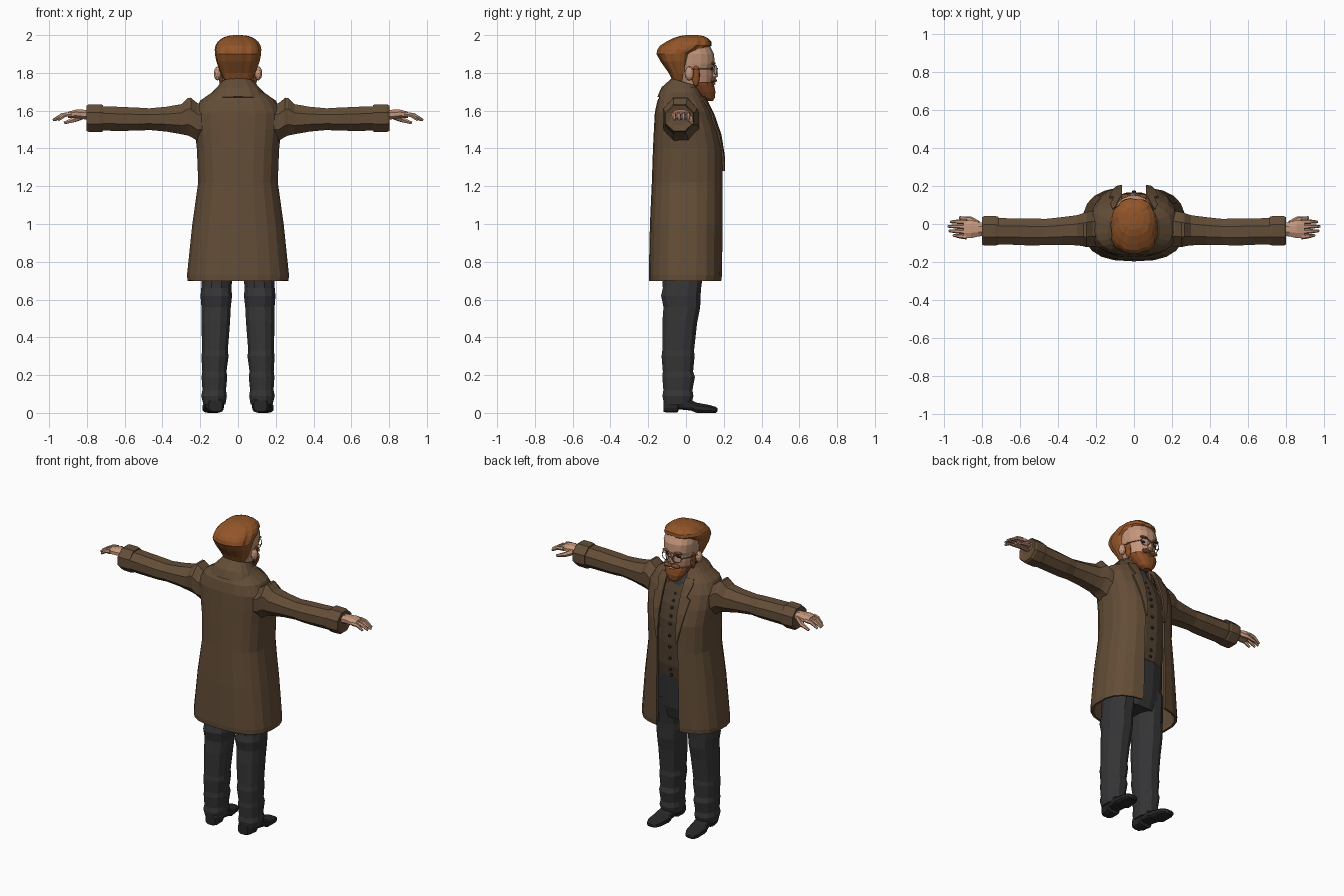
import bpy
import bmesh
from math import sin, cos, pi, asin, copysign
from mathutils import Vector

default_cube = bpy.data.objects.get("Cube")
if default_cube:
    bpy.data.objects.remove(default_cube, do_unlink=True)


def material(name, red, green, blue):
    mat = bpy.data.materials.new(name)
    mat.use_nodes = True
    mat.diffuse_color = (red, green, blue, 1)
    mat.node_tree.nodes["Principled BSDF"].inputs["Base Color"].default_value = (red, green, blue, 1)
    return mat


coat_brown = material("coat brown", .125, .074, .038)
vest_brown = material("waistcoat brown", .085, .054, .03)
trouser_grey = material("trouser charcoal", .036, .036, .038)
shoe_black = material("shoe black", .02, .02, .022)
shirt_grey = material("shirt grey", .045, .045, .05)
skin = material("skin", .56, .31, .2)
hair_ginger = material("hair ginger", .29, .092, .022)
beard_ginger = material("beard ginger", .26, .075, .02)
metal = material("spectacle metal", .2, .17, .13)


def make_object(name, bm, mat):
    mesh = bpy.data.meshes.new(name)
    bm.to_mesh(mesh)
    bm.free()
    mesh.materials.append(mat)
    obj = bpy.data.objects.new(name, mesh)
    bpy.context.collection.objects.link(obj)
    return obj


def loft(name, rings, mat, closed=True, thickness=0, side=1):
    """Skin a row of cross-sections; open ones become a thick sheet."""
    bm = bmesh.new()
    rows = [[bm.verts.new((x * side, y, z)) for x, y, z in ring] for ring in rings]
    count = len(rows[0])
    for low, high in zip(rows, rows[1:]):
        for i in range(count if closed else count - 1):
            j = (i + 1) % count
            bm.faces.new((low[i], low[j], high[j], high[i]))
    if closed:
        bm.faces.new(rows[0])
        bm.faces.new(rows[-1])
    bmesh.ops.recalc_face_normals(bm, faces=bm.faces)
    obj = make_object(name, bm, mat)
    if thickness:
        mod = obj.modifiers.new("cloth thickness", "SOLIDIFY")
        mod.thickness = thickness
        mod.offset = 0
    return obj


def power(value, p):
    return copysign(abs(value) ** p, value)


def level(z, w, back, front, gap=0, cx=0, n=16, p=.85, tilt=0):
    """Horizontal section; a gap leaves it open at the chest."""
    mid, half = (back + front) / 2, (front - back) / 2
    start = asin((gap / w) ** (1 / p)) if gap else pi / n
    steps = n if gap else n - 1
    points = []
    for i in range(steps + 1):
        t = start + (2 * pi - 2 * start) * i / steps
        y = mid + half * power(cos(t), p)
        points.append((cx + w * power(sin(t), p), y, z - tilt * (y - back)))
    return points


def across(x, y, z, ry, rz, n=8):
    """Section of a limb that runs sideways."""
    angles = [2 * pi * (i + .5) / n for i in range(n)]
    return [(x, y + ry * cos(a), z + rz * sin(a)) for a in angles]


def blob(name, centre, size, mat):
    bm = bmesh.new()
    bmesh.ops.create_icosphere(bm, subdivisions=2, radius=1)
    for v in bm.verts:
        v.co = Vector(centre) + Vector([a * b for a, b in zip(v.co, size)])
    return make_object(name, bm, mat)


def tube(name, points, radii, mat, side=1):
    """Tapered six-sided tube through a few points."""
    rings = []
    points = [Vector(p) for p in points]
    for i, (point, r) in enumerate(zip(points, radii)):
        along = points[min(i + 1, len(points) - 1)] - points[max(i - 1, 0)]
        turn = along.to_track_quat('Z', 'Y')
        rings.append([point + turn @ Vector((r * cos(k * pi / 3), r * sin(k * pi / 3), 0)) for k in range(6)])
    return loft(name, rings, mat, side=side)


# Overcoat: height, half width, back, front, half opening
COAT = [(.7, .262, -.188, .183, .085), (.73, .264, -.19, .187, .08), (1, .236, -.184, .19, .077),
        (1.22, .205, -.174, .192, .073), (1.4, .212, -.168, .19, .07), (1.5, .224, -.163, .165, .07),
        (1.59, .226, -.158, .13, .07), (1.65, .195, -.145, .1, .07), (1.69, .135, -.122, .075, .06),
        (1.72, .105, -.095, .06, .055)]
COAT_P = .75
loft("overcoat", [level(*row, n=20, p=COAT_P) for row in COAT], coat_brown, False, .014)


def coat_front(z, x):
    """Depth of the coat front at a height and side distance."""
    for low, high in zip(COAT, COAT[1:]):
        if low[0] <= z <= high[0]:
            f = (z - low[0]) / (high[0] - low[0])
            _, w, back, front, _ = [a + (b - a) * f for a, b in zip(low, high)]
            q = 2 / COAT_P
            return (back + front) / 2 + (front - back) / 2 * (1 - (x / w) ** q) ** (1 / q)


# Turned-up collar and notched lapels
collar = [(1.672, .158, -.146, .085, .066), (1.72, .13, -.125, .078, .062),
          (1.765, .088, -.078, .07, .055), (1.73, .08, -.07, .06, .05)]
loft("coat_collar", [level(*row, n=14, tilt=.3) for row in collar], coat_brown, False, .012)
LAPEL = [(1.28, .01), (1.36, .028), (1.47, .05), (1.56, .066), (1.575, .042), (1.64, .06), (1.675, .05)]
for side, label in ((1, "right"), (-1, "left")):
    rows = []
    for z, width in LAPEL:
        xs = [.063 + width * k / 2 for k in range(3)]
        rows.append([(x, coat_front(z, x) + .012, z) for x in xs])
    loft(label + "_lapel", rows, coat_brown, False, .012, side)

# Waistcoat, its buttons and the shirt
VEST = [(1.02, .16, -.12, .14), (1.1, .165, -.13, .157), (1.25, .165, -.14, .168), (1.4, .17, -.14, .165),
        (1.5, .17, -.13, .142), (1.58, .15, -.12, .108), (1.64, .1, -.09, .08)]
loft("waistcoat", [level(*row) for row in VEST], vest_brown)
for low, high in zip(VEST, VEST[1:-1]):
    blob("waistcoat_button", (0, high[3] + .003, high[0] - .02), (.01, .007, .01), shoe_black)
    blob("waistcoat_button", (0, (low[3] + high[3]) / 2 + .004, (low[0] + high[0]) / 2 - .02),
         (.01, .007, .01), shoe_black)
loft("shirt_collar", [level(1.58, .1, -.08, .1), level(1.64, .075, -.06, .087),
                      level(1.69, .06, -.05, .062)], shirt_grey)

# Trousers: hips and creased legs
HIPS = [(.72, .17, -.12, .09), (.8, .182, -.135, .115), (.95, .18, -.135, .13), (1.07, .168, -.125, .142)]
loft("trouser_hips", [level(*row) for row in HIPS], trouser_grey)
LEG = [(.045, .06, -.118, .03, .125), (.09, .07, -.127, .042, .127), (.12, .064, -.122, .036, .126),
       (.19, .07, -.128, .05, .125), (.22, .066, -.125, .04, .125), (.3, .074, -.132, .048, .122),
       (.33, .07, -.128, .045, .122), (.48, .078, -.128, .062, .118), (.56, .08, -.122, .078, .116),
       (.62, .086, -.135, .08, .115), (.66, .082, -.126, .083, .115), (.85, .086, -.13, .11, .1)]
SHOE = [(-.12, .006, .07, .035), (-.1, 0, .09, .045), (-.045, 0, .095, .05), (-.038, .018, .092, .046),
        (.025, .012, .07, .05), (.055, 0, .055, .056), (.125, 0, .042, .05), (.158, 0, .032, .034),
        (.167, .008, .024, .016)]
for side, label in ((1, "right"), (-1, "left")):
    rings = [level(z, w, back, front, cx=cx, n=12) for z, w, back, front, cx in LEG]
    loft(label + "_trouser_leg", rings, trouser_grey, side=side)
    rings = []
    for y, low, high, w in SHOE:
        angles = [2 * pi * (i + .5) / 12 for i in range(12)]
        rings.append([(.128 + .08 * y + w * power(cos(a), .6), y,
                       (low + high) / 2 + (high - low) / 2 * power(sin(a), .6)) for a in angles])
    loft(label + "_shoe", rings, shoe_black, side=side)

# Sleeves: distance, depth, height, half depth, half height
SLEEVE = [(.15, -.025, 1.54, .1, .1), (.215, -.025, 1.54, .102, .108), (.25, -.03, 1.565, .1, .112),
          (.265, -.03, 1.568, .095, .108), (.3, -.033, 1.555, .086, .086), (.38, -.037, 1.555, .079, .071),
          (.47, -.042, 1.555, .074, .062), (.53, -.042, 1.555, .078, .066), (.64, -.04, 1.557, .075, .069),
          (.73, -.038, 1.559, .076, .07)]
CUFF = [(.715, -.036, 1.56, .08, .076), (.73, -.036, 1.56, .084, .08), (.79, -.036, 1.56, .084, .079),
        (.802, -.036, 1.56, .078, .072), (.796, -.036, 1.565, .055, .045)]
PALM = [(.77, -.03, 1.575, .036, .028), (.82, -.028, 1.58, .04, .027), (.86, -.027, 1.583, .052, .024),
        (.9, -.028, 1.577, .05, .018)]
for side, label in ((1, "right"), (-1, "left")):
    loft(label + "_sleeve", [across(*row) for row in SLEEVE], coat_brown, side=side)
    loft(label + "_cuff", [across(*row) for row in CUFF], coat_brown, side=side)
    loft(label + "_palm", [across(*row) for row in PALM], skin, side=side)
    for k, reach in enumerate((.07, .092, .098, .085)):
        y = -.068 + .027 * k
        start = .882
        path = [(start, y, 1.582), (start + reach * .5, y * .95, 1.577), (start + reach, y * .88, 1.55)]
        tube(label + "_finger", path, (.0135, .012, .007), skin, side)
    path = [(.825, .0, 1.572), (.865, .026, 1.553), (.92, .033, 1.535)]
    tube(label + "_thumb", path, (.019, .015, .008), skin, side)

# Neck and face
loft("neck", [level(1.62, .058, -.05, .055), level(1.69, .054, -.05, .055),
              level(1.78, .058, -.055, .06)], skin)
FACE = [(1.7, .055, -.01, .12), (1.74, .078, -.045, .138), (1.79, .09, -.08, .145), (1.825, .096, -.09, .143),
        (1.85, .1, -.09, .153), (1.9, .105, -.09, .15), (1.95, .1, -.08, .125)]
loft("face", [level(*row, n=18) for row in FACE], skin)
NOSE = [(1.768, .013, .12, .154), (1.782, .019, .12, .17), (1.795, .014, .12, .172), (1.842, .008, .12, .154)]
loft("nose", [level(*row, n=8) for row in NOSE], skin)

# Swept-back hair with combed ridges
HAIR = [(1.755, .07, -.07, .0), (1.8, .093, -.092, .025), (1.86, .115, -.135, .042), (1.9, .123, -.157, .06),
        (1.925, .124, -.152, .11), (1.945, .12, -.138, .137), (1.965, .108, -.105, .135),
        (1.985, .084, -.065, .115), (1.996, .052, -.03, .09), (2, .02, .0, .06)]
hair_rings = []
for row in HAIR:
    ring = level(*row, n=28)
    mid = (row[2] + row[3]) / 2
    hair_rings.append([(x * .95, mid + (y - mid) * .95, z) if i % 4 == 0 else (x, y, z)
                       for i, (x, y, z) in enumerate(ring)])
loft("swept_hair", hair_rings, hair_ginger)

# Beard and moustache
BEARD = [(1.652, .022, .095, .143), (1.668, .045, .075, .153), (1.7, .066, .045, .157),
         (1.735, .084, .015, .15), (1.752, .09, .01, .142)]
loft("beard", [level(*row, n=14) for row in BEARD], beard_ginger)
blob("lower_lip", (0, .145, 1.742), (.022, .012, .006), skin)

# Paired features of the head
for side, label in ((1, "right"), (-1, "left")):
    blob(label + "_moustache", (.024 * side, .146, 1.76), (.033, .018, .013), beard_ginger)
    blob(label + "_sideburn", (.088 * side, .052, 1.79), (.014, .022, .065), beard_ginger)
    blob(label + "_ear", (.108 * side, .018, 1.797), (.02, .024, .038), skin)
    blob(label + "_eyebrow", (.042 * side, .144, 1.85), (.029, .014, .008), beard_ginger)
    blob(label + "_eye", (.04 * side, .133, 1.823), (.015, .01, .008), shoe_black)
    rim = []
    for i in range(17):
        a = 2 * pi * i / 16
        rim.append((.042 + .028 * cos(a), .156 - .008 * cos(a), 1.815 + .024 * sin(a)))
    tube(label + "_spectacle_rim", rim, [.0025] * len(rim), metal, side)
    tube(label + "_spectacle_arm", [(.07, .148, 1.82), (.1, .09, 1.82), (.108, .02, 1.82)],
         [.0025] * 3, metal, side)
tube("spectacle_bridge", [(-.015, .164, 1.82), (0, .167, 1.824), (.015, .164, 1.82)], [.0025] * 3, metal)
